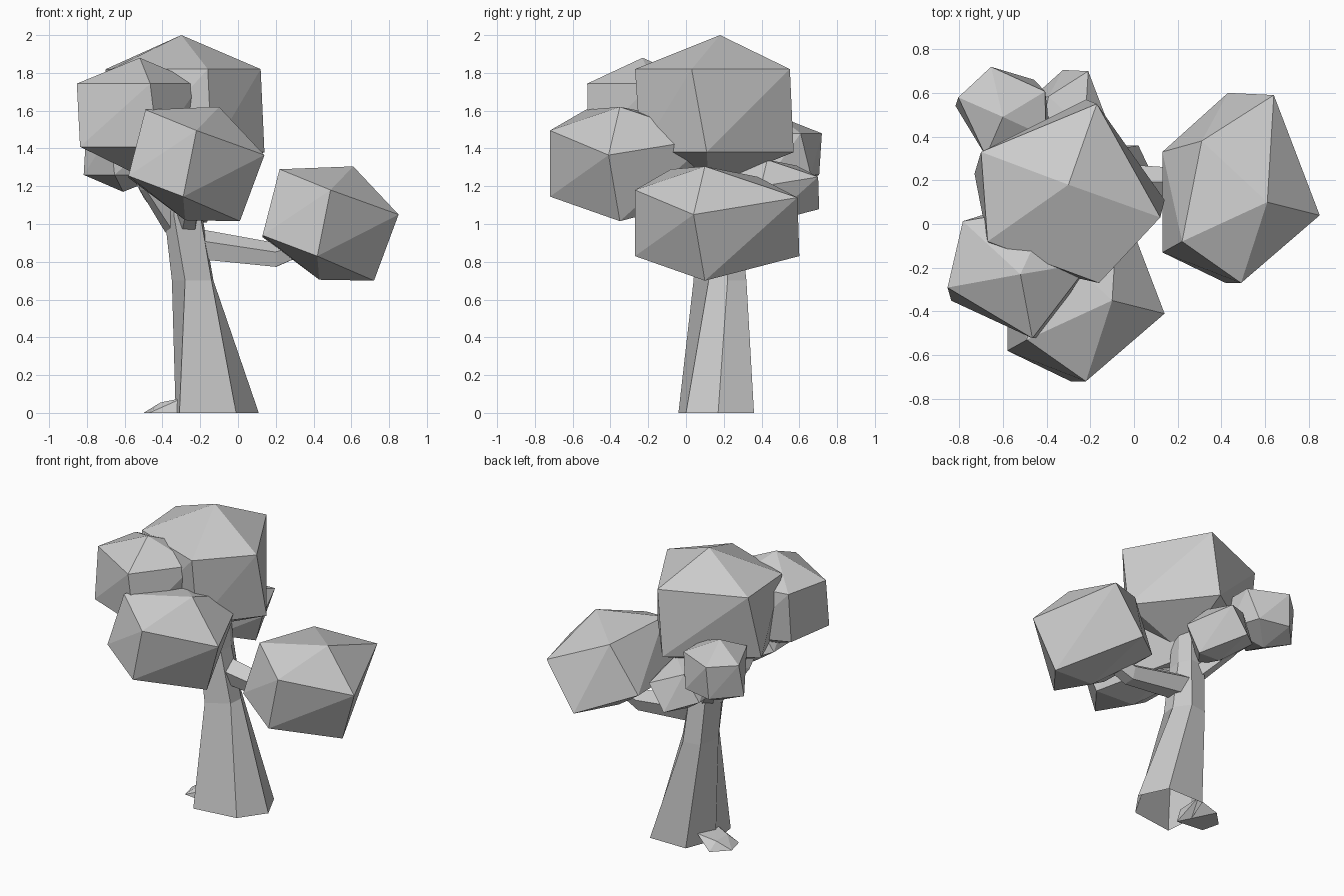
import bpy
import bmesh
from math import cos, sin, tau, radians
from mathutils import Vector

cube = bpy.data.objects.get("Cube")
if cube:
    bpy.data.objects.remove(cube, do_unlink=True)

# One plain clay colour for the whole tree
clay = bpy.data.materials.new("light_grey")
clay.use_nodes = True
GREY = (0.6, 0.6, 0.6, 1)
clay.diffuse_color = GREY
clay.node_tree.nodes["Principled BSDF"].inputs["Base Color"].default_value = GREY


def finish_mesh(name, bm):
    """Turn a bmesh into a flat shaded mesh with the clay material."""
    bmesh.ops.recalc_face_normals(bm, faces=bm.faces[:])
    mesh = bpy.data.meshes.new(name)
    bm.to_mesh(mesh)
    bm.free()
    mesh.materials.append(clay)
    return mesh


def place(name, mesh, location=(0, 0, 0), scale=1.0, turn=0.0):
    obj = bpy.data.objects.new(name, mesh)
    obj.location = location
    obj.scale = (scale, scale, scale)
    obj.rotation_euler.z = radians(turn)
    bpy.context.collection.objects.link(obj)
    return obj


def faceted(name, corners, origin=(0, 0, 0)):
    """Faceted lump wrapped around a few corners, measured from its origin."""
    bm = bmesh.new()
    for corner in corners:
        bm.verts.new(Vector(corner) - Vector(origin))
    bmesh.ops.convex_hull(bm, input=bm.verts[:])
    bmesh.ops.delete(bm, geom=[v for v in bm.verts if not v.link_faces], context='VERTS')
    return finish_mesh(name, bm)


def loft(name, rings, cap_start=True):
    """Skin a list of equal-sized rings and close the ends."""
    bm = bmesh.new()
    loops = [[bm.verts.new(p) for p in ring] for ring in rings]
    count = len(loops[0])
    for low, high in zip(loops, loops[1:]):
        for i in range(count):
            j = (i + 1) % count
            bm.faces.new((low[i], low[j], high[j], high[i]))
    bm.faces.new(loops[-1])
    if cap_start:
        bm.faces.new(loops[0][::-1])
    return place(name, finish_mesh(name, bm))


def branch(name, path, radii, sides=5):
    """Tapered low-poly limb that follows a path."""
    path = [Vector(p) for p in path]
    axis = (path[-1] - path[0]).normalized()
    across = axis.cross(Vector((0, 1, 0))).normalized()
    other = axis.cross(across)
    rings = []
    for point, radius in zip(path, radii):
        angles = [tau * i / sides for i in range(sides)]
        rings.append([point + radius * (across * cos(a) + other * sin(a)) for a in angles])
    return loft(name, rings)


def at_height(z, outline):
    return [(x, y, z) for x, y in outline]


# Trunk: flared six-sided column, open underneath
loft("trunk", [
    at_height(0, [(-.31, -.04), (-.01, 0), (.11, .17), (.02, .36), (-.25, .36), (-.33, .15)]),
    at_height(.7, [(-.28, .04), (-.14, .12), (-.13, .22), (-.2, .32), (-.32, .3), (-.35, .15)]),
    at_height(1.05, [(-.34, .06), (-.2, .1), (-.19, .2), (-.23, .28), (-.34, .27), (-.39, .16)]),
    at_height(1.4, [(-.34, .08), (-.24, .1), (-.22, .18), (-.25, .25), (-.34, .25), (-.38, .16)]),
], cap_start=False)

# Root bump at the foot
place("root", faceted("root", [
    (-.5, .22, 0), (-.47, .1, 0), (-.4, .32, 0), (-.28, .08, 0),
    (-.41, .14, .055), (-.41, .26, .055), (-.29, .1, .08), (-.28, .28, .08)]))

# Branches reaching into the foliage
branch("side_branch", [(-.24, .2, .89), (.2, .19, .83), (.4, .18, .9)], (.09, .07, .05))
branch("upper_branch", [(-.33, .17, .98), (-.48, .06, 1.2), (-.55, -.1, 1.5)], (.06, .045, .03))
branch("rear_branch", [(-.31, .22, 1), (-.46, .38, 1.16), (-.58, .5, 1.35)], (.06, .045, .03))
branch("front_branch", [(-.27, .12, 1), (-.22, -.3, 1.25)], (.06, .04))

# Upright foliage shape: apex, two rings, base
upright = faceted("upright_foliage", [(-.3, .18, 2), (-.28, .12, 1.2)]
    + at_height(1.82, [(-.7, .33), (-.17, .55), (.12, .03), (-.16, -.27), (-.67, -.08)])
    + at_height(1.38, [(.14, .11), (-.22, .57), (-.73, .23), (-.56, -.18), (-.14, -.24)]),
    origin=(-.3, .18, 2))

# Tilted foliage shape
tilted = faceted("tilted_foliage", [
    (.61, .1, 1.305), (.85, .04, 1.05), (.49, -.27, 1.18), (.22, -.08, 1.29),
    (.31, .38, 1.25), (.64, .59, 1.14), (.13, -.13, .94), (.42, -.27, .83),
    (.13, .33, .93), (.43, .6, .83), (.72, .1, .7), (.43, .11, .705)],
    origin=(.61, .1, 1.305))

for name, shape, location, scale, turn in (
        ("crown_foliage", upright, (-.3, .18, 2), 1, 0),
        ("upper_foliage", upright, (-.52, -.23, 1.88), .76, 210),
        ("rear_foliage", upright, (-.6, .49, 1.57), .5, 176),
        ("side_foliage", tilted, (.61, .1, 1.305), 1, 0),
        ("front_foliage", tilted, (-.1, -.35, 1.62), 1, 0),
        ("rear_small_foliage", tilted, (-.226, .43, 1.34), .55, 0)):
    place(name, shape, location, scale, turn)
